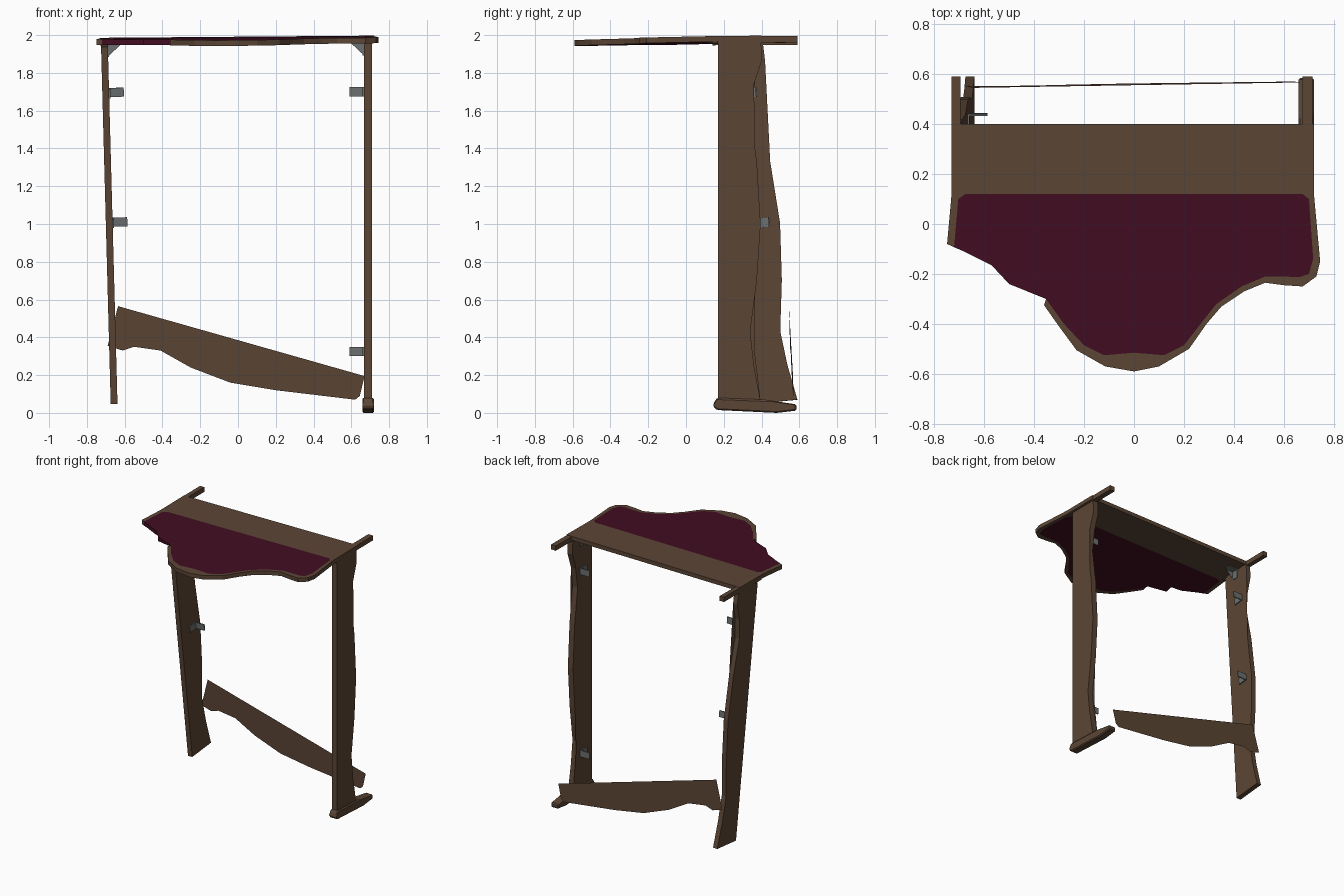
import bpy, bmesh
from mathutils import Matrix, Vector

if "Cube" in bpy.data.objects:
    bpy.data.objects.remove(bpy.data.objects["Cube"])


def material(name, rgb):
    m = bpy.data.materials.new(name)
    m.diffuse_color = (*rgb, 1)
    m.use_nodes = True
    m.node_tree.nodes["Principled BSDF"].inputs["Base Color"].default_value = m.diffuse_color
    return m


WOOD = material("brown wood", (0.105, 0.06, 0.035))
MAROON = material("maroon cloth", (0.054, 0.004, 0.015))
METAL = material("grey metal", (0.15, 0.16, 0.16))


def extrude(name, pts, axis, lo, hi, mat, warp=None):
    """Extrude a flat outline along x, y or z; warp moves each finished point."""
    def place(p, d):
        v = Vector({"x": (d, p[0], p[1]), "y": (p[0], d, p[1]), "z": (p[0], p[1], d)}[axis])
        return warp(v) if warp else v
    bm = bmesh.new()
    a = [bm.verts.new(place(p, lo)) for p in pts]
    b = [bm.verts.new(place(p, hi)) for p in pts]
    n = len(pts)
    bm.faces.new(a)
    bm.faces.new(b[::-1])
    for i in range(n):
        j = (i + 1) % n
        bm.faces.new((a[i], b[i], b[j], a[j]))
    bmesh.ops.triangulate(bm, faces=[f for f in bm.faces if len(f.verts) > 4])
    bmesh.ops.recalc_face_normals(bm, faces=bm.faces[:])
    me = bpy.data.meshes.new(name)
    bm.to_mesh(me)
    bm.free()
    me.materials.append(mat)
    ob = bpy.data.objects.new(name, me)
    bpy.context.collection.objects.link(ob)
    return ob


def box(name, x, y, z, mat, warp=None):
    return extrude(name, [(x[0], y[0]), (x[1], y[0]), (x[1], y[1]), (x[0], y[1])],
                   "z", z[0], z[1], mat, warp)


# Top is slightly tilted, lower at the front and left
def tilt(v):
    return Vector((v.x, v.y, v.z + 1.986 + 0.008 * v.x + 0.022 * min(v.y, 0.25)))


# Leaning left side: swings back and inward toward the bottom
LEAN = (Matrix.Translation((-0.707, 0.18, 1.938)) @ Matrix.Rotation(-0.027, 4, "Y")
        @ Matrix.Rotation(0.098, 4, "X") @ Matrix.Translation((0, -0.17, -1.96)))


def lean(v):
    return LEAN @ v


# Side panels with wavy back edge
wave = [(0.398, 1.96), (0.40, 1.86), (0.36, 1.74), (0.34, 1.59), (0.375, 1.33), (0.395, 1.0),
        (0.375, 0.7), (0.34, 0.43), (0.36, 0.25), (0.395, 0.06)]
panel = [(0.17, 0.06), (0.17, 1.96)] + wave
extrude("right_side_panel", panel, "x", 0.667, 0.71, WOOD)
extrude("left_side_panel", panel, "x", -0.018, 0.018, WOOD, lean)

# Right foot, chamfered and tapered toward the back
foot = [(0.145, 0.05), (0.165, 0.08), (0.42, 0.07), (0.585, 0.045),
        (0.585, 0.012), (0.48, 0.0), (0.165, 0.015), (0.145, 0.03)]
fo = extrude("right_foot", foot, "x", 0.658, 0.72, WOOD)
bv = fo.modifiers.new("chamfer", "BEVEL")
bv.width = 0.012
bv.segments = 1

# Rear board of the top and the two arms that stick out behind
box("rear_board", (-0.73, 0.72), (0.12, 0.40), (-0.03, 0), WOOD, tilt)
box("left_arm", (-0.73, -0.695), (0.14, 0.59), (-0.037, -0.001), WOOD, tilt)
box("right_arm", (0.675, 0.715), (0.14, 0.59), (-0.037, -0.001), WOOD, tilt)

# Curved rim (outer and inner lines) with cloth inlay, broken at the left
outer = [(0.72, 0.12), (0.745, -0.15), (0.73, -0.21), (0.675, -0.25), (0.60, -0.245),
         (0.525, -0.235), (0.44, -0.27), (0.35, -0.33), (0.29, -0.40), (0.22, -0.50),
         (0.10, -0.57), (0, -0.59), (-0.115, -0.57), (-0.23, -0.505), (-0.30, -0.41), (-0.36, -0.325)]
inner = [(0.70, 0.10), (0.717, -0.14), (0.70, -0.20), (0.66, -0.213), (0.60, -0.21),
         (0.525, -0.21), (0.43, -0.25), (0.33, -0.32), (0.27, -0.395), (0.20, -0.485),
         (0.12, -0.525), (0, -0.515), (-0.12, -0.525), (-0.20, -0.485), (-0.28, -0.40), (-0.352, -0.30)]
extrude("front_rim", [(0.675, 0.12), (0.72, 0.12)] + outer[1:] + inner[::-1],
        "z", -0.03, 0, WOOD, tilt)
extrude("left_rim", [(-0.73, 0.12), (-0.748, -0.08), (-0.72, -0.093), (-0.703, 0.10), (-0.675, 0.12)],
        "z", -0.03, 0, WOOD, tilt)
broken = [(-0.35, -0.27), (-0.50, -0.24), (-0.485, -0.172), (-0.57, -0.165),
          (-0.68, -0.11), (-0.72, -0.093), (-0.703, 0.10), (-0.675, 0.12)]
extrude("cloth_inlay", [(0.675, 0.12)] + inner + broken, "z", -0.03, 0, MAROON, tilt)

# Fallen back stretcher with shaped lower edge
stretcher = [(-0.635, 0.565), (0.67, 0.195), (0.645, 0.09), (0.62, 0.07), (0.58, 0.13),
             (0.43, 0.165), (0.28, 0.18), (0.20, 0.12), (-0.04, 0.16), (-0.25, 0.24),
             (-0.41, 0.33), (-0.55, 0.35), (-0.61, 0.33), (-0.69, 0.355)]
extrude("back_stretcher", stretcher, "y", -0.016, 0.016, WOOD,
        lambda v: Vector((v.x, 0.558 + 0.008 * v.x - 0.03 * (v.z - 0.3), v.z)))


# Angle brackets: one leg on the panel, one leg sticking inward
def bracket(name, x, s, y, z, warp=None):
    t = 0.007
    leg = [(x, y), (x + s * 0.078, y), (x + s * 0.078, y - t), (x + s * t, y - t),
           (x + s * t, y - 0.075), (x, y - 0.075)]
    extrude(name, leg, "z", z - 0.024, z + 0.024, METAL, warp)


bracket("right_bracket_upper", 0.667, -1, 0.31, 1.70)
bracket("right_bracket_lower", 0.667, -1, 0.31, 0.325)
bracket("left_bracket_upper", 0.018, 1, 0.34, 1.70, lean)
bracket("left_bracket_lower", 0.018, 1, 0.34, 1.01, lean)

# Brackets tucked under the top
for name, x, s, z in (("right_top_bracket", 0.667, -1, 1.963), ("left_top_bracket", -0.69, 1, 1.955)):
    t = 0.007
    extrude(name, [(x, z), (x + s * 0.075, z), (x + s * 0.075, z - t), (x + s * t, z - t),
                   (x + s * t, z - 0.07), (x, z - 0.07)], "y", 0.27, 0.318, METAL)
